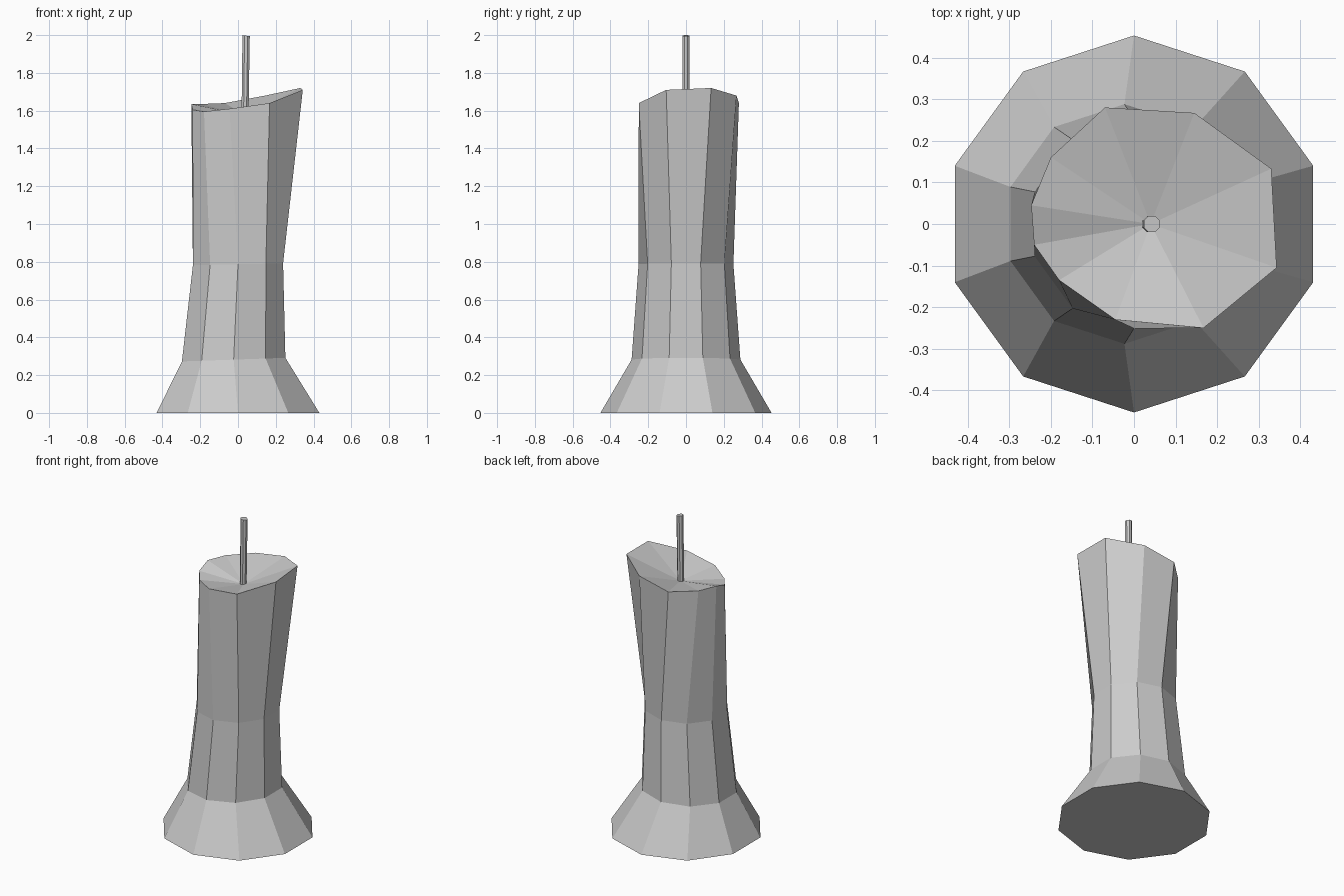
import bpy, bmesh
from math import cos, sin, pi

if "Cube" in bpy.data.objects:
    bpy.data.objects.remove(bpy.data.objects["Cube"])


def ring(cx, cy, r, z, tilt, n=10, start=-pi / 2):
    pts = []
    for i in range(n):
        a = start + 2 * pi * i / n
        pts.append((cx + r * cos(a), cy + r * sin(a), z + tilt * cos(a)))
    return pts


def loft(name, rings, cap_centre=None):
    bm = bmesh.new()
    loops = [[bm.verts.new(p) for p in r] for r in rings]
    n = len(loops[0])
    for lo, hi in zip(loops, loops[1:]):
        for i in range(n):
            j = (i + 1) % n
            bm.faces.new((lo[i], lo[j], hi[j], hi[i]))
    bm.faces.new(loops[0][::-1])
    if cap_centre:
        c = bm.verts.new(cap_centre)
        for i in range(n):
            bm.faces.new((loops[-1][i], loops[-1][(i + 1) % n], c))
    else:
        bm.faces.new(loops[-1])
    bmesh.ops.recalc_face_normals(bm, faces=bm.faces)
    me = bpy.data.meshes.new(name)
    bm.to_mesh(me)
    bm.free()
    ob = bpy.data.objects.new(name, me)
    bpy.context.collection.objects.link(ob)
    return ob


# uneven melted rim, counter-clockwise from the front
rim = [(-0.045, -0.23, 1.61), (0.167, -0.25, 1.64), (0.343, -0.105, 1.71),
       (0.33, 0.133, 1.72), (0.145, 0.267, 1.68), (-0.07, 0.28, 1.64),
       (-0.20, 0.16, 1.635), (-0.247, 0.045, 1.635), (-0.24, -0.05, 1.605),
       (-0.18, -0.135, 1.595)]

# wax body: flared foot, waist, slumped top with a dished cap
loft("candle_body", [ring(0, 0, 0.453, 0, 0),
                     ring(-0.023, 0, 0.288, 0.282, 0.01),
                     ring(0, 0, 0.251, 0.787, 0.005),
                     rim], cap_centre=(0.04, 0, 1.575))

# wick
loft("wick", [ring(0.037, 0, 0.02, 1.56, 0, 8, pi / 8),
              ring(0.043, 0, 0.021, 1.997, -0.003, 8, pi / 8)])
